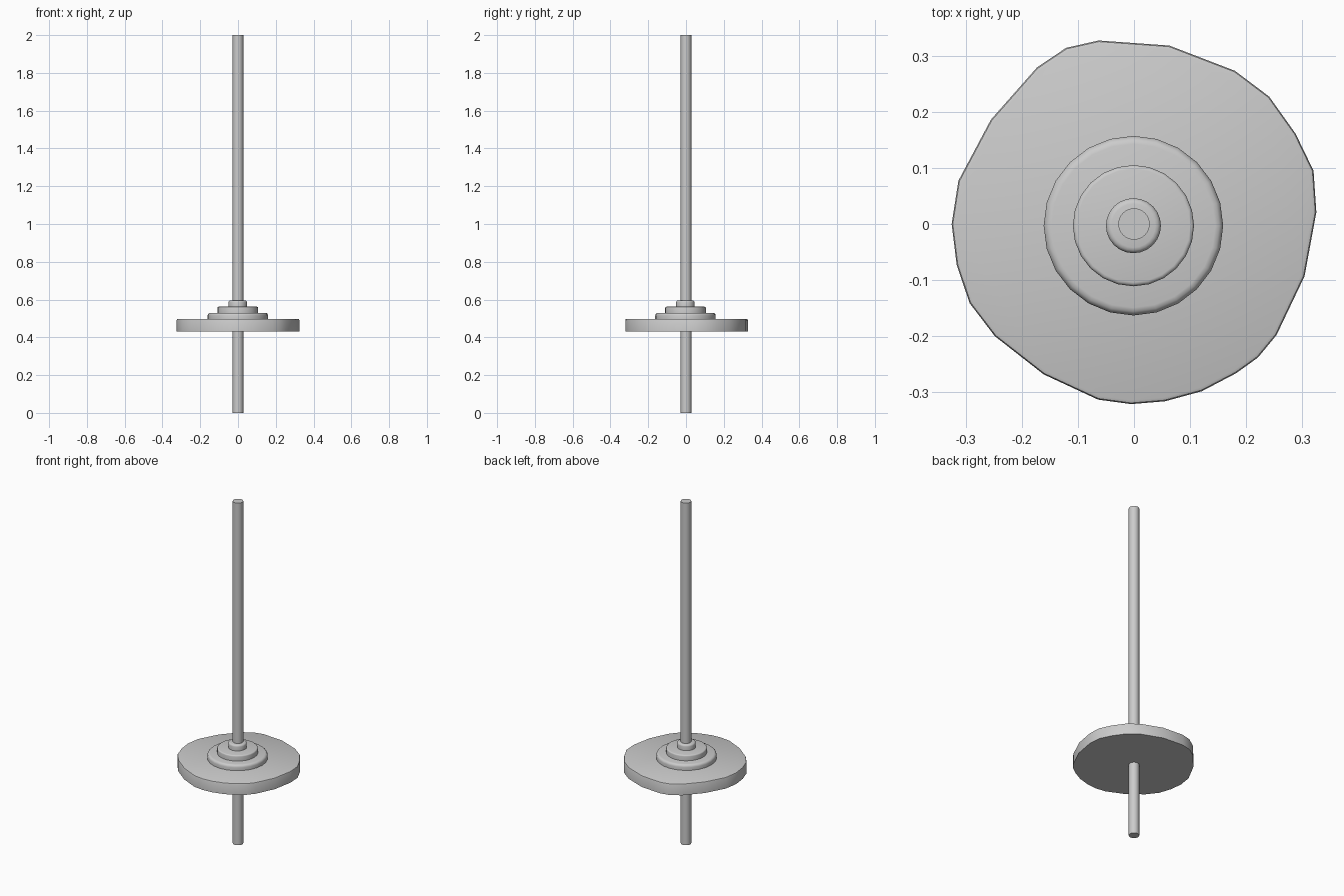
import bpy, bmesh
from math import sin, cos, tau

if "Cube" in bpy.data.objects:
    bpy.data.objects.remove(bpy.data.objects["Cube"])

def circle(r, n, cx=0.0, cy=0.0):
    return [(cx + r * cos(tau * i / n), cy + r * sin(tau * i / n)) for i in range(n)]

def slab(name, outline, z0, z1, bevel=0.0, segments=2):
    """Extrude an outline from z0 to z1, rounding the top rim."""
    bm = bmesh.new()
    base = bm.faces.new([bm.verts.new((x, y, z0)) for x, y in outline])
    ext = bmesh.ops.extrude_face_region(bm, geom=[base], use_keep_orig=True)["geom"]
    top = [g for g in ext if isinstance(g, bmesh.types.BMVert)]
    bmesh.ops.translate(bm, verts=top, vec=(0, 0, z1 - z0))
    bmesh.ops.recalc_face_normals(bm, faces=bm.faces)
    if bevel:
        rim = [e for e in bm.edges if all(abs(v.co.z - z1) < 1e-6 for v in e.verts)]
        bmesh.ops.bevel(bm, geom=rim, offset=bevel, segments=segments,
                        profile=0.5, affect='EDGES')
    mesh = bpy.data.meshes.new(name)
    bm.to_mesh(mesh)
    bm.free()
    ob = bpy.data.objects.new(name, mesh)
    bpy.context.collection.objects.link(ob)
    bpy.ops.object.select_all(action='DESELECT')
    ob.select_set(True)
    bpy.context.view_layer.objects.active = ob
    bpy.ops.object.shade_smooth_by_angle(angle=0.7)
    return ob

# Rod running through the whole stack
slab("rod", circle(0.028, 32), 0.0, 2.0)

# Irregular, hand-cut base disc
disc = [(0.325, 0.021), (0.32, 0.095), (0.288, 0.161), (0.241, 0.227), (0.18, 0.273),
        (0.063, 0.318), (-0.063, 0.327), (-0.121, 0.314), (-0.173, 0.279),
        (-0.255, 0.186), (-0.313, 0.077), (-0.325, 0.0), (-0.316, -0.073),
        (-0.293, -0.141), (-0.248, -0.2), (-0.161, -0.268), (-0.064, -0.313),
        (-0.005, -0.321), (0.055, -0.316), (0.121, -0.298), (0.182, -0.266),
        (0.221, -0.238), (0.254, -0.198), (0.304, -0.093)]
slab("base_disc", disc, 0.432, 0.498, 0.007)

# Stepped collar tiers: radius, bottom, top, rounding
tiers = [("lower_collar", 0.16, 0.498, 0.53, 0.014),
         ("middle_collar", 0.108, 0.53, 0.562, 0.007),
         ("upper_collar", 0.049, 0.562, 0.595, 0.010)]
for name, r, z0, z1, b in tiers:
    slab(name, circle(r, 24, -0.001, -0.003), z0, z1, b, 3)
